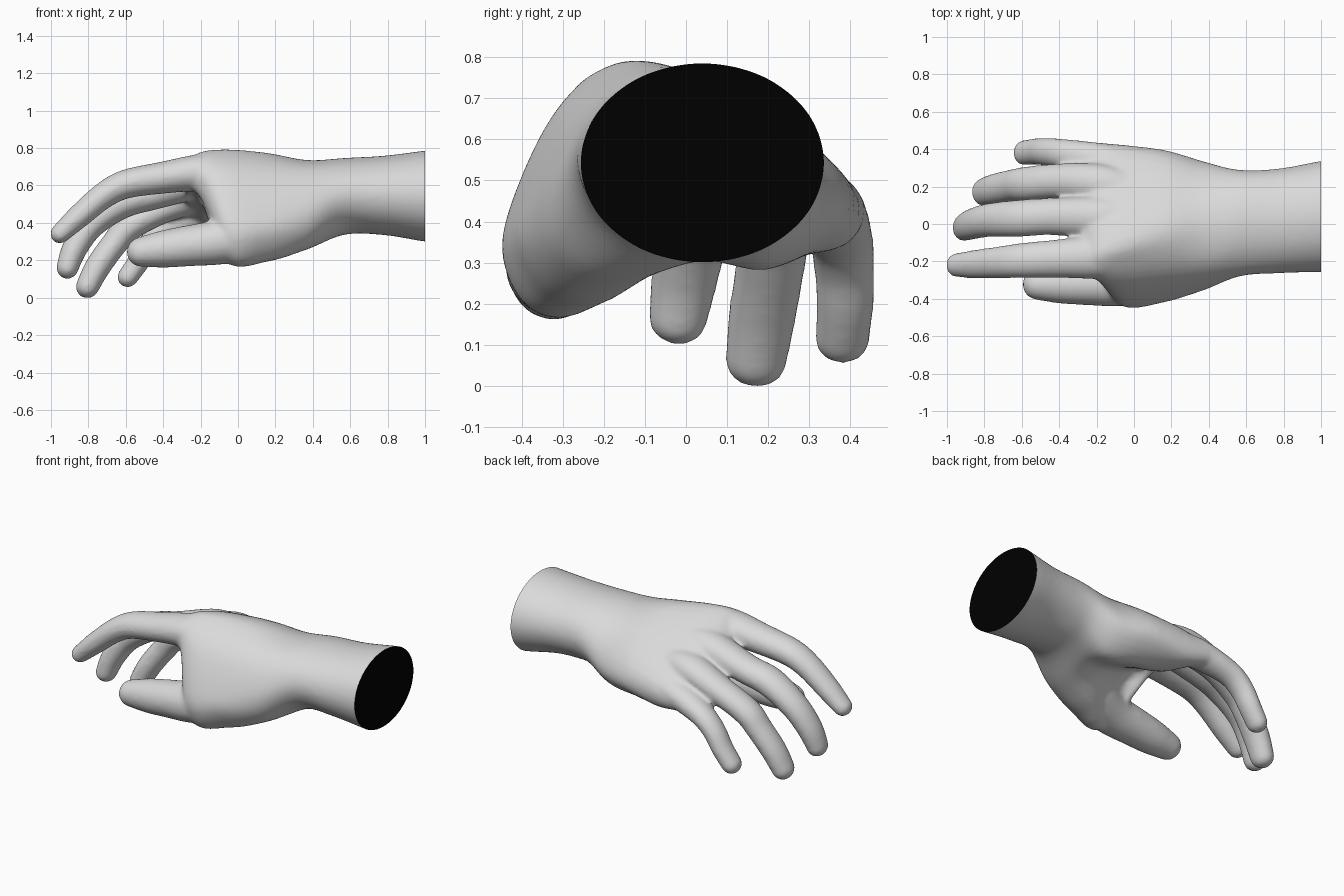
import bpy
import bmesh
from math import sin, cos, pi
from mathutils import Vector

cube = bpy.data.objects.get("Cube")
if cube:
    bpy.data.objects.remove(cube, do_unlink=True)


def make_material(name, value):
    material = bpy.data.materials.new(name)
    colour = (value, value, value, 1)
    material.use_nodes = True
    material.diffuse_color = colour
    shader = next(n for n in material.node_tree.nodes if n.type == 'BSDF_PRINCIPLED')
    shader.inputs["Base Color"].default_value = colour
    return material


def spline(points, steps, closed=False):
    """Smooth curve through points of any dimension."""
    points = [Vector(p) for p in points]
    count = len(points)

    def pick(i):
        return points[i % count] if closed else points[max(0, min(count - 1, i))]

    result = []
    for i in range(count if closed else count - 1):
        a, b, c, d = (pick(i + k) for k in (-1, 0, 1, 2))
        for s in range(steps):
            t = s / steps
            result.append(b + (c - a) * (t / 2)
                          + (a * 2 - b * 5 + c * 4 - d) * (t * t / 2)
                          + (b * 3 - a - c * 3 + d) * (t ** 3 / 2))
    if not closed:
        result.append(points[-1])
    return result


def loft(bm, rings):
    """Closed skin over a row of rings."""
    rows = [[bm.verts.new(p) for p in ring] for ring in rings]
    size = len(rows[0])
    for low, high in zip(rows, rows[1:]):
        for i in range(size):
            j = (i + 1) % size
            bm.faces.new((low[i], low[j], high[j], high[i]))
    bm.faces.new(rows[0][::-1])
    bm.faces.new(rows[-1])


def digit(bm, path, widen, sides=20):
    """Round-ended tube along x, y, z, radius, widened across the hand."""
    path = spline(path, 6)
    centres = [p.to_3d() for p in path]
    last = len(path) - 1
    rings = []

    def ring(centre, axis, radius):
        side = axis.cross(Vector((0, 1, 0))).normalized()
        across = axis.cross(side) * widen
        rings.append([centre + (side * cos(a) + across * sin(a)) * radius
                      for a in (2 * pi * k / sides for k in range(sides))])

    for i, point in enumerate(path):
        axis = (centres[min(i + 1, last)] - centres[max(i - 1, 0)]).normalized()
        radius = point[3]
        if i == 0:
            for k in range(5, 0, -1):
                a = k * pi / 11
                ring(centres[i] - axis * radius * sin(a), axis, radius * cos(a))
        ring(centres[i], axis, radius)
        if i == last:
            for k in range(1, 6):
                a = k * pi / 11
                ring(centres[i] + axis * radius * sin(a), axis, radius * cos(a))
    loft(bm, rings)


def wrist_section(x, y, z, width, height):
    return [(x, y - width * sin(k * pi / 6), z + height * cos(k * pi / 6))
            for k in range(12)]


def palm_section(x, outline):
    return [(x, y, z) for y, z in outline]


# Forearm, wrist, palm and finger webbing: sections start on the back
# and turn past the thumb
sections = [
    wrist_section(1.12, .045, .55, .305, .25),
    wrist_section(1, .04, .548, .297, .243),
    wrist_section(.78, .017, .552, .28, .212),
    wrist_section(.57, .005, .547, .284, .205),
    palm_section(.37, [(0, .74), (-.17, .715), (-.28, .63), (-.35, .48),
                       (-.34, .36), (-.26, .28), (-.13, .265), (.04, .31),
                       (.2, .3), (.33, .42), (.3, .56), (.17, .685)]),
    palm_section(.16, [(-.02, .775), (-.17, .75), (-.3, .65), (-.395, .47),
                       (-.415, .34), (-.33, .215), (-.18, .215), (-.01, .36),
                       (.22, .3), (.385, .4), (.36, .54), (.18, .685)]),
    palm_section(-.06, [(-.08, .793), (-.2, .77), (-.32, .67), (-.41, .49),
                        (-.44, .34), (-.38, .22), (-.26, .215), (-.09, .47),
                        (.19, .34), (.39, .35), (.4, .5), (.15, .685)]),
    palm_section(-.2, [(-.1, .77), (-.2, .775), (-.28, .71), (-.3, .63),
                       (-.27, .55), (-.18, .535), (-.06, .52), (.07, .49),
                       (.22, .42), (.38, .355), (.42, .45), (.17, .645)]),
    palm_section(-.28, [(-.12, .715), (-.2, .71), (-.25, .69), (-.26, .65),
                        (-.24, .61), (-.17, .58), (-.06, .55), (.07, .52),
                        (.22, .46), (.36, .38), (.39, .43), (.17, .58)]),
]
bm = bmesh.new()
columns = [spline(column, 6) for column in zip(*sections)]
loft(bm, [spline(row, 4, closed=True) for row in zip(*columns)])

# Fingers and thumb, from knuckle to tip
digits = {
    "index": [(-.05, -.16, .68, .09), (-.2, -.175, .675, .098), (-.4, -.185, .647, .086),
              (-.6, -.195, .612, .078), (-.72, -.205, .55, .071),
              (-.85, -.215, .44, .064), (-.952, -.22, .347, .053)],
    "middle": [(-.05, .03, .65, .08), (-.2, .035, .63, .094), (-.45, .04, .558, .083),
               (-.62, .03, .51, .083), (-.78, .02, .4, .075),
               (-.87, -.002, .275, .069), (-.912, -.02, .165, .06)],
    "ring": [(-.05, .19, .565, .08), (-.2, .215, .55, .09), (-.4, .23, .48, .078),
             (-.58, .215, .385, .076), (-.66, .205, .295, .071),
             (-.75, .185, .17, .069), (-.805, .17, .064, .063)],
    "little": [(-.05, .31, .46, .08), (-.2, .34, .435, .08), (-.38, .375, .37, .067),
               (-.47, .385, .295, .062), (-.53, .387, .2, .059),
               (-.59, .38, .115, .056)],
    "thumb": [(.25, -.2, .4, .12), (.08, -.28, .345, .14), (-.1, -.315, .303, .122),
              (-.25, -.32, .284, .111), (-.4, -.322, .265, .1),
              (-.515, -.323, .25, .081)],
}
for name, path in digits.items():
    digit(bm, path, 1.03 if name == "thumb" else 1.2)
bmesh.ops.recalc_face_normals(bm, faces=bm.faces)
mesh = bpy.data.meshes.new("hand")
bm.to_mesh(mesh)
bm.free()
hand = bpy.data.objects.new("hand", mesh)
bpy.context.collection.objects.link(hand)

# Fuse the parts into one skin and soften the joins
fuse = hand.modifiers.new("fuse", 'REMESH')
fuse.mode = 'VOXEL'
fuse.voxel_size = .012
soften = hand.modifiers.new("soften", 'SMOOTH')
soften.factor = .5
soften.iterations = 12
skin = bpy.data.meshes.new_from_object(
    hand.evaluated_get(bpy.context.evaluated_depsgraph_get()))
hand.modifiers.clear()
hand.data = skin
skin.materials.clear()
skin.materials.append(make_material("pale grey", .7))
skin.materials.append(make_material("black", 0))

# Cut the forearm flat and close it with a dark cap
bm = bmesh.new()
bm.from_mesh(skin)
cut = bmesh.ops.bisect_plane(bm, geom=bm.verts[:] + bm.edges[:] + bm.faces[:],
                             plane_co=(1, 0, 0), plane_no=(1, 0, 0),
                             clear_outer=True)
rim = [e for e in cut["geom_cut"] if isinstance(e, bmesh.types.BMEdge)]
cap = bmesh.ops.holes_fill(bm, edges=rim, sides=0)["faces"]
for face in bm.faces:
    face.material_index = 0
for face in cap:
    face.material_index = 1
bmesh.ops.recalc_face_normals(bm, faces=bm.faces)

# Rest the lowest fingertip on the ground
lowest = min(v.co.z for v in bm.verts)
bmesh.ops.translate(bm, verts=bm.verts, vec=(0, 0, -lowest))
bm.to_mesh(skin)
bm.free()

bpy.ops.object.select_all(action='DESELECT')
hand.select_set(True)
bpy.context.view_layer.objects.active = hand
bpy.ops.object.shade_smooth_by_angle(angle=pi / 4)
